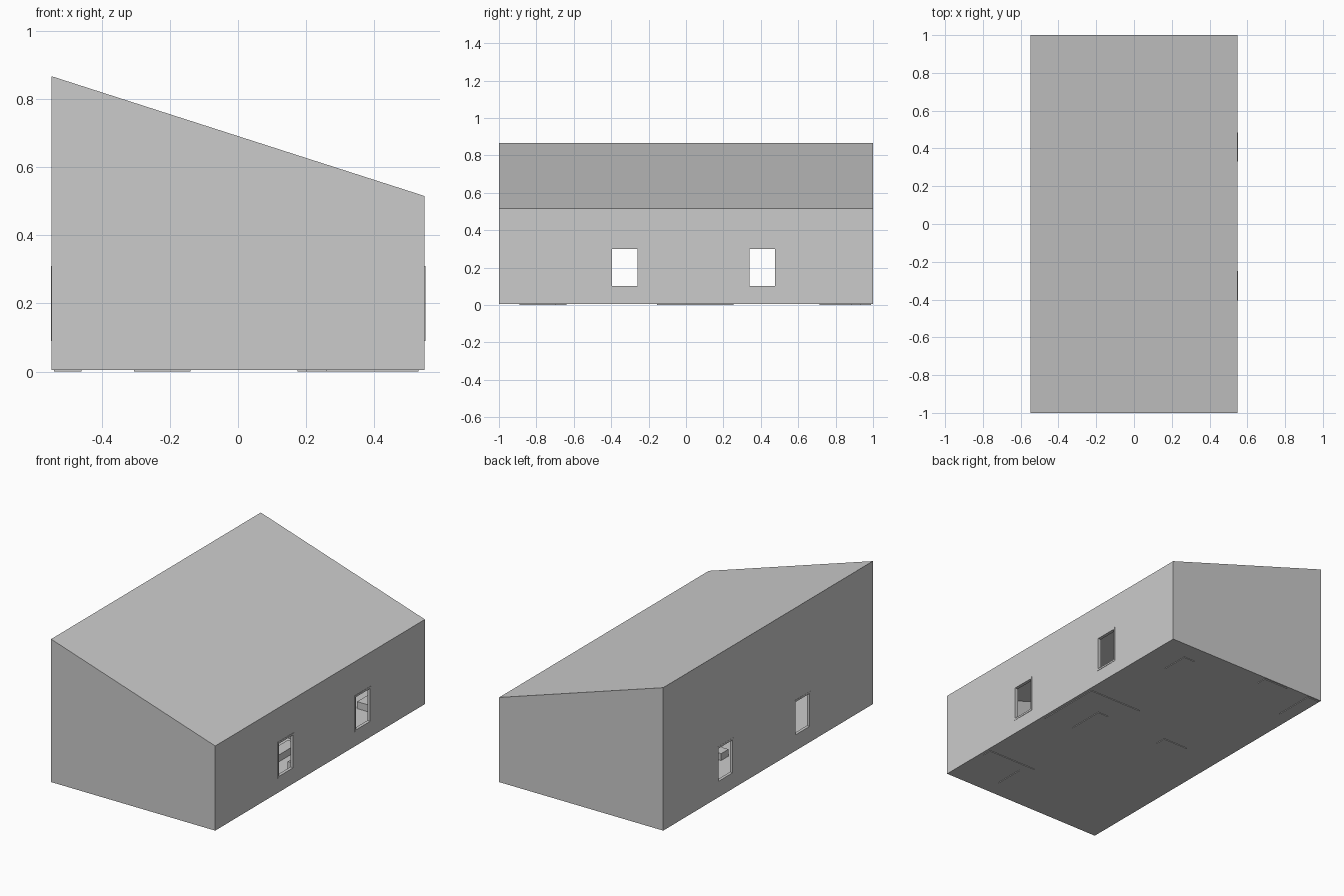
import bpy, bmesh

if "Cube" in bpy.data.objects:
    bpy.data.objects.remove(bpy.data.objects["Cube"])

HX, HY = 0.548, 1.0        # half width, half length
ZL, ZR = 0.867, 0.515      # roof height on left / right
BASE, T = 0.004, 0.014     # underside of floor, wall thickness
WINDOWS = (-0.327, 0.407)  # window centres along y


def prism(name, profile, y0, y1):
    """Extrude an (x, z) outline along y."""
    bm = bmesh.new()
    face = bm.faces.new([bm.verts.new((x, y0, z)) for x, z in profile])
    ext = bmesh.ops.extrude_face_region(bm, geom=[face])
    moved = [v for v in ext["geom"] if isinstance(v, bmesh.types.BMVert)]
    bmesh.ops.translate(bm, vec=(0, y1 - y0, 0), verts=moved)
    bmesh.ops.recalc_face_normals(bm, faces=bm.faces)
    mesh = bpy.data.meshes.new(name)
    bm.to_mesh(mesh)
    bm.free()
    obj = bpy.data.objects.new(name, mesh)
    bpy.context.collection.objects.link(obj)
    return obj


def box(name, x0, x1, y0, y1, z0, z1):
    return prism(name, [(x0, z0), (x1, z0), (x1, z1), (x0, z1)], y0, y1)


def cut(target, cutter):
    mod = target.modifiers.new("cut", 'BOOLEAN')
    mod.operation, mod.solver, mod.object = 'DIFFERENCE', 'EXACT', cutter
    bpy.context.view_layer.objects.active = target
    bpy.ops.object.modifier_apply(modifier=mod.name)
    bpy.data.objects.remove(cutter)


# Building shell with a hollow room and mono-pitch roof
shell = prism("house_shell", [(-HX, BASE), (HX, BASE), (HX, ZR), (-HX, ZL)], -HY, HY)
slope = (ZL - ZR) / (2 * HX) * T
ix = HX - T
cut(shell, prism("room_cutter", [(-ix, BASE + T), (ix, BASE + T),
                                 (ix, ZR + slope - T), (-ix, ZL - slope - T)],
                 -HY + T, HY - T))

# Window openings pass through both long walls
for y in WINDOWS:
    cut(shell, box("window_cutter", -1, 1, y - 0.07, y + 0.07, 0.1, 0.3))

# Window frames, barely proud of the walls
for side in (-1, 1):
    for y in WINDOWS:
        proud = 0.002 if side > 0 else 0.001
        x0, x1 = sorted((side * (HX - T - 0.003), side * (HX + proud)))
        frame = box("window_frame", x0, x1, y - 0.077, y + 0.077, 0.09, 0.31)
        cut(frame, box("frame_cutter", -1, 1, y - 0.068, y + 0.068, 0.101, 0.299))

# Corner sofa: seat arms and low backrests
box("sofa_long_seat", 0.44, 0.53, -0.155, 0.255, 0, 0.07)
box("sofa_short_seat", 0.175, 0.44, 0.185, 0.255, 0, 0.07)
box("sofa_long_back", 0.505, 0.53, -0.155, 0.255, 0.07, 0.12)
box("sofa_short_back", 0.175, 0.505, 0.23, 0.255, 0.07, 0.12)
box("coffee_table", 0.27, 0.34, -0.14, 0.09, 0, 0.06)

# Corner counter at the front end
box("counter_long", 0.2, 0.53, -0.7, -0.64, 0, 0.1)
box("counter_short", 0.2, 0.26, -0.89, -0.7, 0, 0.1)

# Back end furniture
box("bench", 0.295, 0.37, 0.715, 0.885, 0, 0.06)
box("low_cabinet", -0.305, -0.14, 0.93, 0.99, 0, 0.1)
box("side_cabinet", -0.54, -0.46, 0.74, 0.99, 0, 0.1)
box("stool", -0.305, -0.14, 0.03, 0.1, 0, 0.06)
box("wall_shelf", -0.546, -0.46, 0.74, 0.985, 0.57, 0.675)
